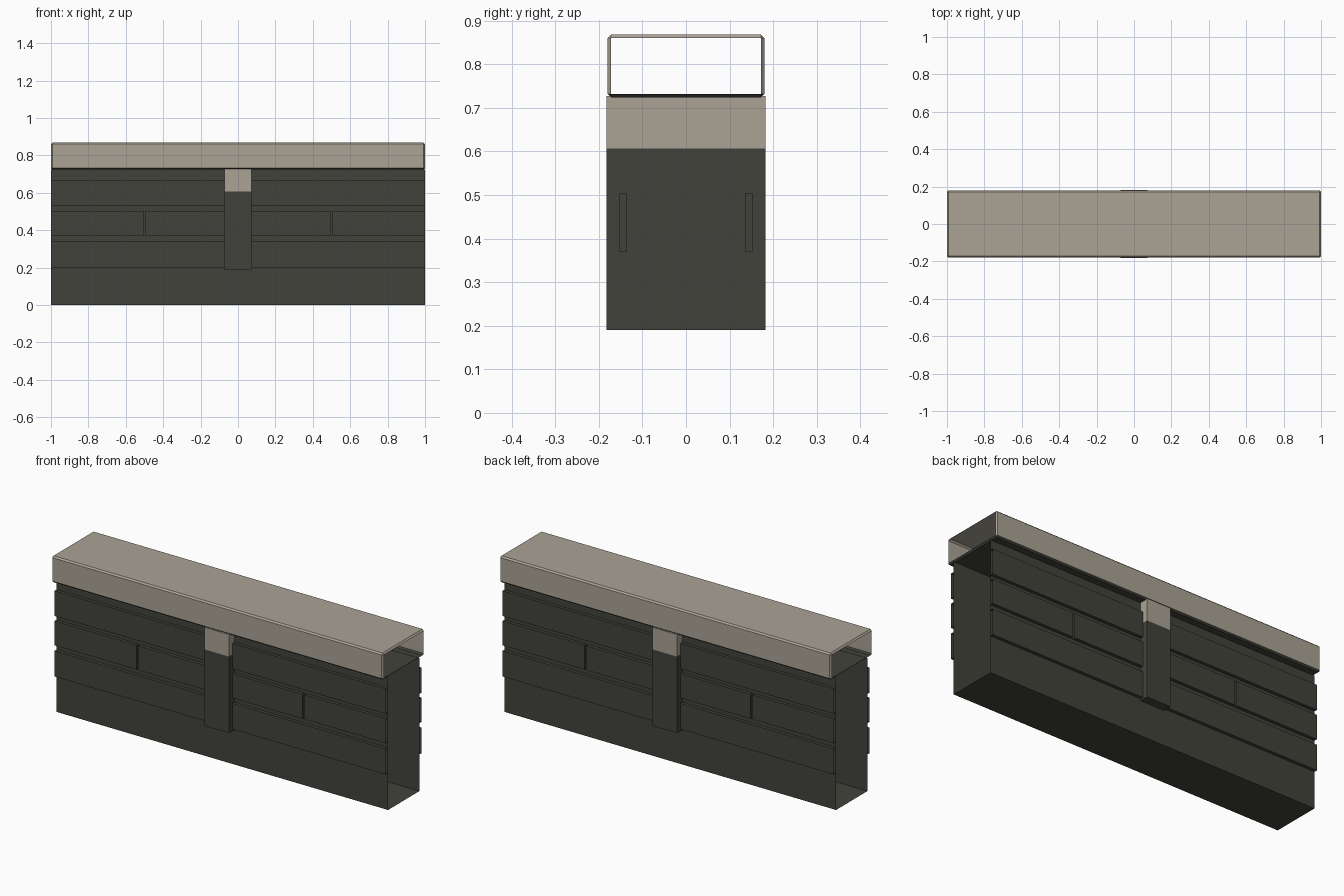
import bpy, bmesh

if "Cube" in bpy.data.objects:
    bpy.data.objects.remove(bpy.data.objects["Cube"])


def material(name, rgb):
    m = bpy.data.materials.new(name)
    m.diffuse_color = (*rgb, 1)
    m.use_nodes = True
    m.node_tree.nodes["Principled BSDF"].inputs["Base Color"].default_value = m.diffuse_color
    return m


STONE = material("pale stone", (0.40, 0.365, 0.30))
DARK = material("dark grey", (0.055, 0.055, 0.044))


def box(name, lo, hi, mats, remove=None, bevel=0, paint=None):
    """Box between two corners; remove(face) opens sides, paint(face) picks a material."""
    bm = bmesh.new()
    bmesh.ops.create_cube(bm, size=1)
    for v in bm.verts:
        v.co = [(l + h) / 2 + c * (h - l) for l, h, c in zip(lo, hi, v.co)]
    if bevel:
        bmesh.ops.bevel(bm, geom=bm.edges[:], offset=bevel, segments=1,
                        affect='EDGES', profile=0.5)
    bm.normal_update()
    if remove:
        bmesh.ops.delete(bm, geom=[f for f in bm.faces if remove(f)], context='FACES')
    if paint:
        for f in bm.faces:
            f.material_index = paint(f)
    me = bpy.data.meshes.new(name)
    bm.to_mesh(me)
    bm.free()
    for m in mats:
        me.materials.append(m)
    ob = bpy.data.objects.new(name, me)
    bpy.context.collection.objects.link(ob)
    return ob


WALL_Y, PLANK_Y = 0.135, 0.153

# Wall core: tube with open ends
box("wall_core", (-1, -WALL_Y, 0), (1, WALL_Y, 0.725), [DARK],
    remove=lambda f: abs(f.normal.x) > 0.9 or f.normal.z > 0.9)

# Raised courses on both sides; the middle one is split by narrow joints
courses = [(0.20, 0.34, [-1, 1]),
           (0.37, 0.503, [-1, -0.505, -0.495, 0.495, 0.505, 1]),
           (0.53, 0.667, [-1, 1])]
for side, label in ((-1, "front"), (1, "back")):
    y0, y1 = sorted((side * WALL_Y, side * PLANK_Y))
    for i, (z0, z1, xs) in enumerate(courses):
        for j in range(0, len(xs), 2):
            box(f"{label}_course_{i + 1}_{j // 2 + 1}", (xs[j], y0, z0), (xs[j + 1], y1, z1),
                [DARK],
                remove=lambda f: f.normal.y * side < -0.9
                or abs(f.calc_center_median().x) > 0.999)

# Central post with a pale head
box("post", (-0.073, -0.183, 0.19), (0.073, 0.183, 0.607), [DARK],
    remove=lambda f: f.normal.z > 0.9)
box("post_head", (-0.073, -0.183, 0.607), (0.073, 0.183, 0.727), [STONE],
    remove=lambda f: f.normal.z < -0.9)

# Chamfered coping, open at both ends, dark underneath
box("coping", (-1, -0.18, 0.724), (1, 0.18, 0.868), [STONE, DARK], bevel=0.008,
    remove=lambda f: abs(f.normal.x) > 0.9,
    paint=lambda f: 1 if f.normal.z < -0.3 else 0)
